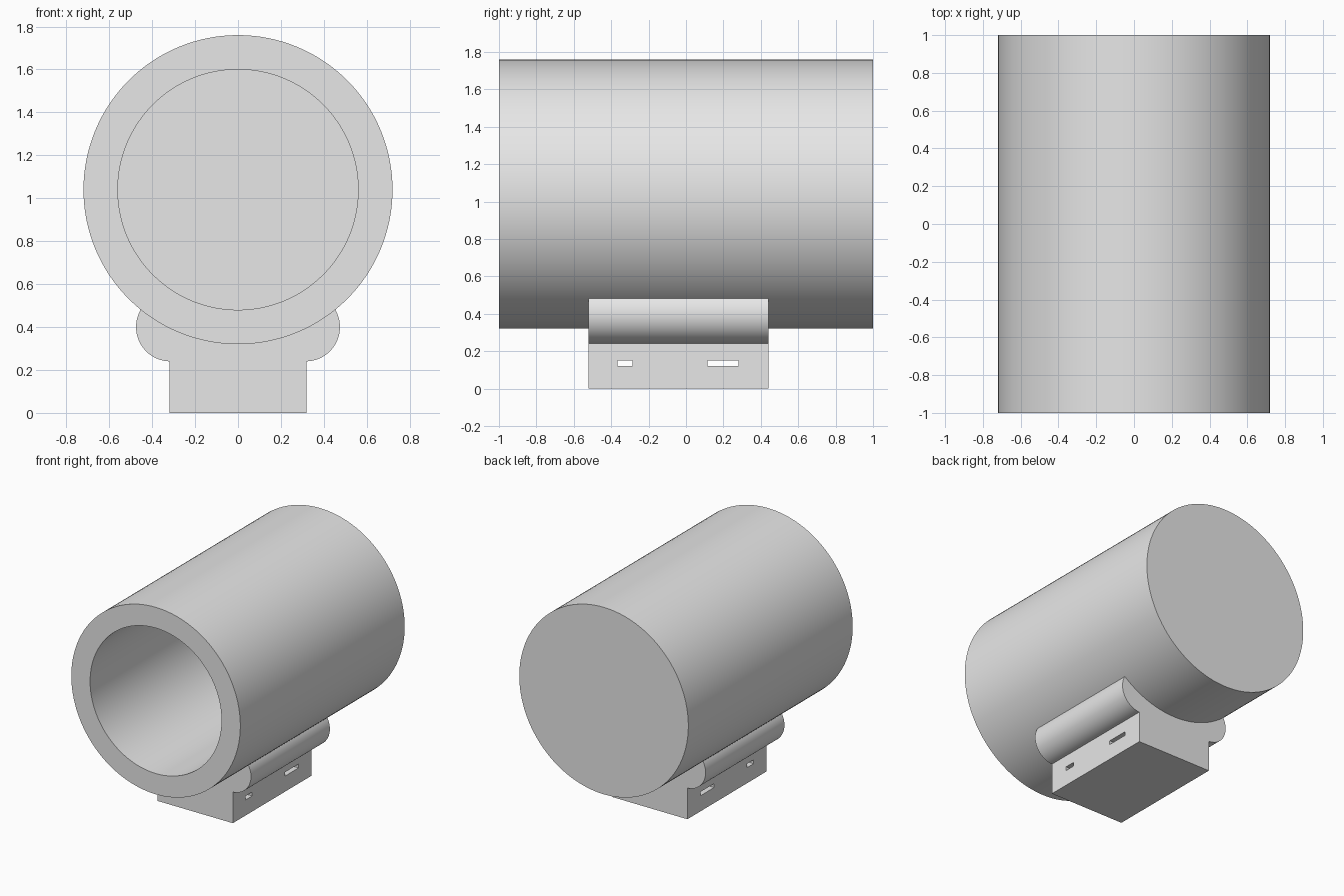
import bpy, bmesh, math
from mathutils import Vector, Matrix

cube = bpy.data.objects.get("Cube")
if cube:
    bpy.data.objects.remove(cube, do_unlink=True)

grey = bpy.data.materials.new("light grey")
grey.use_nodes = True
grey.diffuse_color = (0.8, 0.8, 0.8, 1)
for node in grey.node_tree.nodes:
    if node.type == "BSDF_PRINCIPLED":
        node.inputs["Base Color"].default_value = grey.diffuse_color


def finish(name, bm):
    bmesh.ops.remove_doubles(bm, verts=bm.verts, dist=1e-5)
    bmesh.ops.recalc_face_normals(bm, faces=bm.faces)
    mesh = bpy.data.meshes.new(name)
    bm.to_mesh(mesh)
    bm.free()
    mesh.materials.append(grey)
    obj = bpy.data.objects.new(name, mesh)
    bpy.context.collection.objects.link(obj)
    return obj


def activate(obj):
    bpy.ops.object.select_all(action="DESELECT")
    obj.select_set(True)
    bpy.context.view_layer.objects.active = obj


def smooth(obj):
    activate(obj)
    bpy.ops.object.shade_smooth_by_angle(angle=math.radians(30))


# Barrel: hollow cylinder, open at the front and closed at the back
CENTRE, OUTER, BORE, WALL = 1.04, 0.72, 0.56, 0.16
profile = [(0, 1), (OUTER, 1), (OUTER, -1), (BORE, -1), (BORE, 1 - WALL), (0, 1 - WALL)]
bm = bmesh.new()
verts = [bm.verts.new((r, y, CENTRE)) for r, y in profile]
edges = [bm.edges.new(pair) for pair in zip(verts, verts[1:])]
bmesh.ops.spin(bm, geom=verts + edges, cent=(0, 0, CENTRE), axis=(0, 1, 0),
               angle=math.tau, steps=128)
smooth(finish("barrel", bm))

# Mount: block with a rounded shoulder on each side, its top sunk in the barrel wall
FRONT, BACK = -0.52, 0.44
half = [(0.32, 0), (0.32, 0.24)]
for i in range(25):
    a = math.radians(-88 + 133 * i / 24)
    half.append((0.315 + 0.16 * math.cos(a), 0.4 + 0.16 * math.sin(a)))
outline = half + [(0, 0.42)] + [(-x, z) for x, z in reversed(half)]
bm = bmesh.new()
face = bm.faces.new([bm.verts.new((x, FRONT, z)) for x, z in outline])
side = bmesh.ops.extrude_face_region(bm, geom=[face], use_keep_orig=True)
bmesh.ops.translate(bm, vec=(0, BACK - FRONT, 0),
                    verts=[v for v in side["geom"] if isinstance(v, bmesh.types.BMVert)])
mount = finish("mount", bm)

# Two slots running through the mount from side to side
for y0, y1 in ((-0.365, -0.285), (0.115, 0.28)):
    bm = bmesh.new()
    place = Matrix.Translation(Vector((0, (y0 + y1) / 2, 0.135)))
    bmesh.ops.create_cube(bm, size=1, matrix=place @ Matrix.Diagonal((1, y1 - y0, 0.03, 1)))
    cutter = finish("slot_cutter", bm)
    cutter.hide_render = True
    cut = mount.modifiers.new("slot", "BOOLEAN")
    cut.operation, cut.solver, cut.object = "DIFFERENCE", "EXACT", cutter
    activate(mount)
    bpy.ops.object.modifier_apply(modifier=cut.name)
    bpy.data.objects.remove(cutter, do_unlink=True)
smooth(mount)
